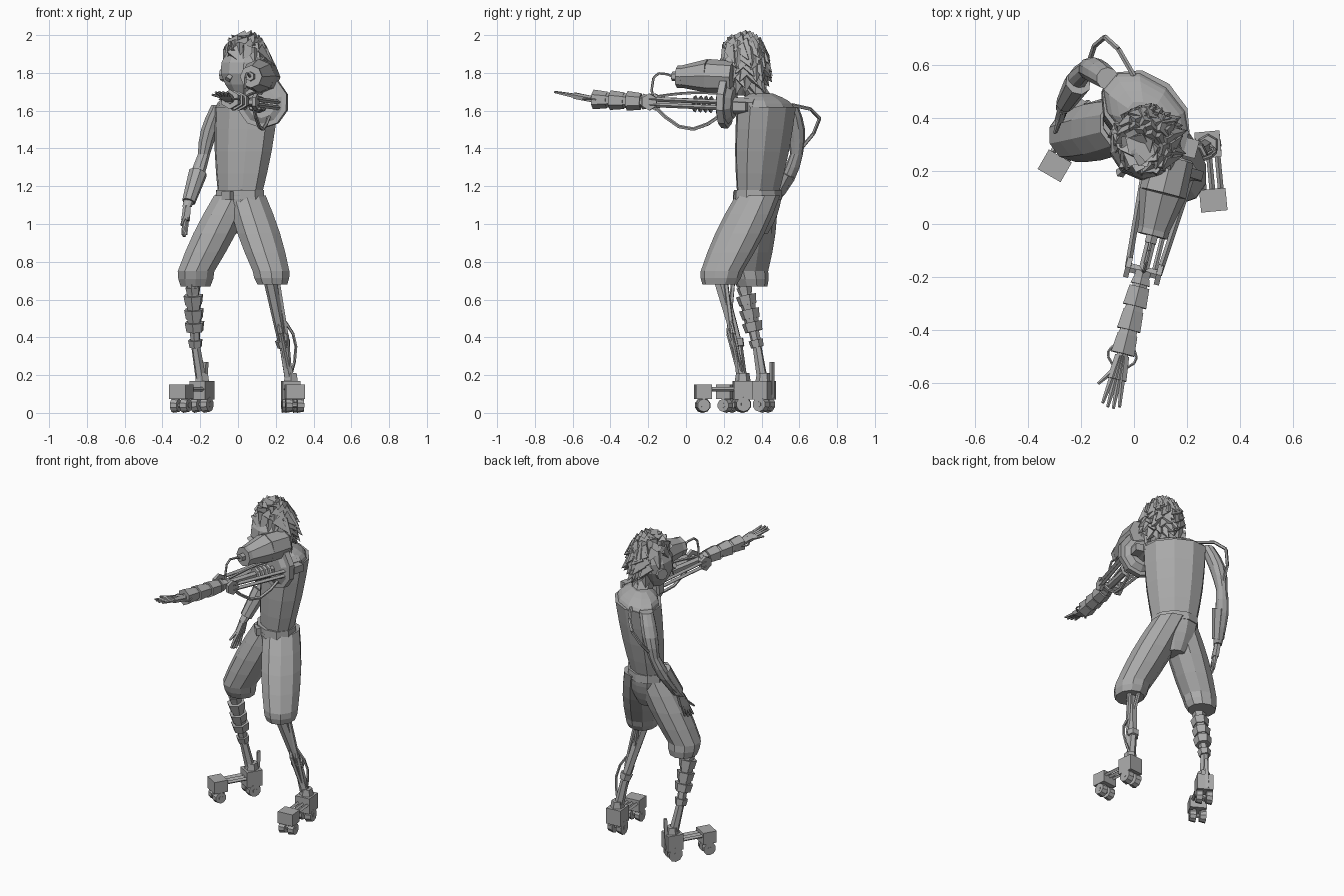
import bpy, bmesh, math, random
from mathutils import Vector, Matrix

default_cube = bpy.data.objects.get("Cube")
if default_cube:
    bpy.data.objects.remove(default_cube, do_unlink=True)

shade = .4
grey = bpy.data.materials.new("plain_grey")
grey.use_nodes = True
grey.diffuse_color = (shade, shade, shade, 1)
grey.node_tree.nodes["Principled BSDF"].inputs["Base Color"].default_value = grey.diffuse_color

UP = Vector((0, 0, 1))
NONE = Vector((0, 0, 0))
BODY_TURN = -.7


def point(x, y, z):
    return Vector((x, y, z))


def finish(name, bm):
    bmesh.ops.recalc_face_normals(bm, faces=bm.faces)
    mesh = bpy.data.meshes.new(name)
    bm.to_mesh(mesh)
    bm.free()
    mesh.materials.append(grey)
    bpy.context.collection.objects.link(bpy.data.objects.new(name, mesh))


def add_cone(bm, start, end, start_radius, end_radius, sides):
    axis = end - start
    turn = axis.to_track_quat('Z', 'Y').to_matrix().to_4x4()
    matrix = Matrix.Translation((start + end) / 2) @ turn
    bmesh.ops.create_cone(bm, cap_ends=True, segments=sides, radius1=start_radius,
                          radius2=end_radius, depth=axis.length, matrix=matrix)


def rod(name, start, end, start_radius, end_radius=None, sides=6):
    bm = bmesh.new()
    end_radius = start_radius if end_radius is None else end_radius
    add_cone(bm, start, end, start_radius, end_radius, sides)
    finish(name, bm)


def hose(name, start, end, sag, radius, steps=5):
    """Thin hose bowed away from the straight line."""
    bm = bmesh.new()
    path = [start.lerp(end, i / steps) + sag * math.sin(math.pi * i / steps)
            for i in range(steps + 1)]
    for here, there in zip(path, path[1:]):
        add_cone(bm, here, there, radius, radius, 5)
    finish(name, bm)


def collars(name, start, end, stops, radius, width, sides=6):
    """Thick collars spaced along a line."""
    half = (end - start).normalized() * width / 2
    bm = bmesh.new()
    for stop in stops:
        middle = start.lerp(end, stop)
        add_cone(bm, middle - half, middle + half, radius, radius * .85, sides)
    finish(name, bm)


def box(name, center, size, turn):
    bm = bmesh.new()
    matrix = Matrix.Translation(center) @ Matrix.Rotation(turn, 4, 'Z') @ Matrix.Diagonal((*size, 1))
    bmesh.ops.create_cube(bm, size=1, matrix=matrix)
    finish(name, bm)


def loft(name, low, high, low_radius, high_radius, bulge=0, depth=1, turn=0, bow=NONE, steps=4):
    """Stack of level ovals that swells and bows between its two ends."""
    sides = 10
    bm = bmesh.new()
    rings = []
    for step in range(steps + 1):
        t = step / steps
        swell = math.sin(math.pi * t)
        center = low.lerp(high, t) + bow * swell
        radius = low_radius + (high_radius - low_radius) * t + bulge * swell
        ring = []
        for i in range(sides):
            angle = math.tau * (i + .5) / sides
            offset = point(radius * math.cos(angle), radius * depth * math.sin(angle), 0)
            ring.append(bm.verts.new(center + Matrix.Rotation(turn, 3, 'Z') @ offset))
        rings.append(ring)
    for below, above in zip(rings, rings[1:]):
        for i in range(sides):
            bm.faces.new((below[i - 1], below[i], above[i], above[i - 1]))
    bm.faces.new(rings[0])
    bm.faces.new(rings[-1])
    finish(name, bm)


def hand(name, wrist, tip, spread):
    """Palm, four fanned fingers and a thumb."""
    knuckle = wrist.lerp(tip, .45)
    bm = bmesh.new()
    for k in (-1.5, -.5, .5, 1.5):
        base = knuckle + spread * k * .6
        add_cone(bm, wrist + spread * k * .3, base, .018, .018, 5)
        add_cone(bm, base, tip.lerp(wrist, abs(k) * .05) + spread * k, .012, .006, 5)
    add_cone(bm, wrist.lerp(tip, .15), wrist.lerp(tip, .6) - spread * 3, .014, .006, 5)
    finish(name, bm)


# Torso, neck and belt
waist = point(.01, .38, 1.15)
chest = point(.045, .425, 1.62)
neck_base = point(.045, .4, 1.69)
loft("torso", waist, chest, .132, .19, bulge=.012, depth=.72, turn=BODY_TURN)
loft("shoulders", chest, neck_base, .19, .08, bulge=.03, depth=.62, turn=BODY_TURN)
loft("belt", waist - UP * .02, waist + UP * .03, .145, .142, depth=.82, turn=BODY_TURN, steps=1)
box("belt_buckle", waist - point(.065, .1, 0), (.06, .03, .045), BODY_TURN)
rod("neck", neck_base - UP * .04, point(.05, .33, 1.75), .06)

# Baggy shorts, widest just above the gathered hem
legs = (("right", point(-.225, .35, .67), point(-.222, .335, .75), -.035, .98),
        ("left", point(.182, .178, .68), point(.175, .19, .75), .035, 1.1))
for side, hem, knee, hip, depth in legs:
    loft(side + "_shorts_hem", hem, knee, .083, .102, bulge=.005, depth=depth, steps=2)
    loft(side + "_shorts_leg", knee, waist + point(hip, 0, 0), .102, .107, bulge=.014, depth=depth)
loft("shorts_seat", waist - UP * .2, waist, .06, .14, bulge=.015, depth=.85, turn=BODY_TURN)

# Head, ear and nose
skull = point(.045, .31, 1.84)
loft("head", skull - point(.02, .03, .16), skull + UP * .13, .055, .06,
     bulge=.078, depth=.95, turn=BODY_TURN, steps=5)
ear = skull + point(-.1, .035, -.05)
rod("right_ear", ear, ear - point(.03, -.015, 0), .035, sides=8)
rod("nose", skull - point(.07, .09, .04), skull - point(.1, .12, .075), .012, .02, 4)

# Ragged hair: broad overlapping locks swept off the scalp, leaving the face bare
random.seed(4)
face = point(-.75, -.65, 0).normalized()
locks = 120
bm = bmesh.new()
for i in range(locks):
    z = 1 - 1.75 * (i + .5) / locks
    angle = i * 2.4
    ring = math.sqrt(1 - z * z)
    n = point(math.cos(angle) * ring, math.sin(angle) * ring, z)
    if z < .35 and n.dot(face) > -.2:
        continue
    root = skull + point(n.x * .108, n.y * .112, n.z * .135)
    swirl = UP.cross(n) * random.uniform(-.6, .6)
    lie = (n * .45 - UP * .7 + swirl - face * .2).normalized()
    add_cone(bm, root - lie * .03, root + lie * random.uniform(.05, .08), .046, .001, 4)
finish("hair", bm)

# Natural right arm with its shoulder hose
right_shoulder = point(-.1, .55, 1.63)
right_elbow = point(-.18, .585, 1.37)
right_wrist = point(-.27, .44, 1.09)
loft("right_upper_arm", right_elbow, right_shoulder, .034, .042, bulge=.01, bow=point(-.01, .015, 0))
loft("right_forearm", right_wrist, right_elbow, .026, .034, bulge=.01, bow=point(0, .02, 0))
rod("right_cuff", right_elbow.lerp(right_wrist, .35), right_elbow.lerp(right_wrist, .9), .05, .036, 8)
hand("right_hand", right_wrist, point(-.285, .37, .93), point(.007, .018, 0))
hose("shoulder_hose", point(0, .56, 1.63), right_elbow, point(-.02, .135, .06), .01, 4)

# Mechanical left arm: every piece is placed along one axis
shoulder = point(.13, .2, 1.63)
wrist = point(-.045, -.5, 1.66)
out = UP.cross(wrist - shoulder).normalized()


def on_arm(along, side=0, lift=0):
    return shoulder.lerp(wrist, along) + out * side + UP * lift


elbow = on_arm(.54)
rod("shoulder_joint", point(.17, .36, 1.62), shoulder, .045)
rod("shoulder_disc", on_arm(-.04, lift=.015), on_arm(.01, lift=.015), .138, sides=10)
rod("shoulder_disc_face", on_arm(.01, lift=.01), on_arm(.035, lift=.01), .11, .08, 10)
rod("shoulder_disc_back", on_arm(-.04, lift=.01), on_arm(-.08, lift=.01), .11, .08, 10)
box("shoulder_bracket", point(.205, .29, 1.62), (.07, .07, .045), -.25)
rod("tank_body", on_arm(-.07, lift=.15), on_arm(.12, lift=.15), .085, .09, 8)
rod("tank_taper", on_arm(.12, lift=.15), on_arm(.33, lift=.14), .09, .057, 8)
rod("tank_rim", on_arm(.31, lift=.14), on_arm(.35, lift=.14), .06, sides=8)
rod("tank_nozzle", on_arm(.35, lift=.14), on_arm(.39, lift=.14), .025)
rod("upper_arm_rod", shoulder, elbow, .022)
collars("arm_spring", on_arm(.1), on_arm(.22), (0, .33, .66, 1), .046, .011, 8)
for name, side in (("inner", -1), ("outer", 1)):
    for lift in (-.015, .015):
        rod(name + "_arm_strut", on_arm(0, side * .09, lift), on_arm(.54, side * .06, lift), .012, sides=4)
    rod(name + "_elbow_plate", on_arm(.54, side * .05), on_arm(.54, side * .07), .045)
    hose("wrist_cable", on_arm(.93, side * .02), on_arm(1.08), out * side * .045, .005)
rod("elbow_pin", on_arm(.54, -.06), on_arm(.54, .06), .02)

# Segmented forearm and hand
rod("left_forearm_core", elbow, wrist, .034, .024)
collars("left_forearm_segments", wrist, elbow, (.14, .42, .7), .052, .075)
collars("left_forearm_rings", wrist, elbow, (.28, .56, .88), .042, .025)
hand("left_hand", wrist, point(-.09, -.7, 1.7), out * .022)

# Arm cables
hose("lower_arm_cable", on_arm(.54, .04), on_arm(0, .04, -.05), UP * -.11, .01)
hose("upper_arm_cable", elbow, on_arm(.35, lift=.13), point(-.01, -.05, .08), .007)
hose("middle_arm_cable", on_arm(.5, lift=.03), on_arm(.04, lift=.06), UP * .01, .008)


def leg(side, knee, shin, ankle, toe):
    """Jointed shin above a wheeled foot."""
    rod(side + "_shin", knee, shin, .035, .026)
    rod(side + "_lower_shin", shin, ankle, .024, .03)
    collars(side + "_shin_collar", knee, shin, (.98,), .04, .04)
    across = UP.cross(toe - ankle).normalized()
    turn = math.atan2(across.y, across.x)
    heel_ground = point(ankle.x, ankle.y, 0)
    toe_ground = point(toe.x, toe.y, 0)
    box(side + "_heel_block", heel_ground + UP * .12, (.095, .1, .1), turn)
    box(side + "_toe_block", toe_ground + UP * .112, (.1, .085, .075), turn)
    rod(side + "_ankle_joint", heel_ground + UP * .15, heel_ground + UP * .21, .045, .035)
    for k in (-1, 0, 1):
        offset = across * k * .032 + UP * .125
        rod(side + "_foot_rod", heel_ground + offset, toe_ground + offset, .011, sides=4)
    for ground, radius in ((heel_ground, .045), (toe_ground, .04)):
        hub = ground + UP * radius
        collars(side + "_wheels", hub - across * .03, hub + across * .03, (0, 1), radius, .036, 10)
        rod(side + "_axle", hub - across * .05, hub + across * .05, .014)


# Right leg with stacked shin segments and a heel spur
right_knee = point(-.24, .3, .7)
right_shin = point(-.225, .375, .36)
leg("right", right_knee, right_shin, point(-.19, .41, .14), point(-.3, .22, .14))
collars("right_shin_segments", right_knee, right_shin, (.3, .52, .72), .055, .05)
collars("right_shin_rings", right_knee, right_shin, (.15, .41, .62), .042, .035)
rod("right_heel_spur", point(-.18, .455, .08), point(-.17, .455, .27), .014, sides=4)

# Left leg with paired rods and a hose
left_knee = point(.17, .18, .7)
left_shin = point(.24, .275, .36)
left_ankle = point(.28, .3, .14)
leg("left", left_knee, left_shin, left_ankle, point(.3, .09, .14))
hose("left_shin_piston", left_knee + point(.04, .03, 0), left_ankle, point(.01, -.01, 0), .013, 2)
hose("left_calf_rod", left_knee + point(0, .07, 0), left_ankle, point(0, -.05, 0), .012, 2)
hose("left_leg_hose", left_knee.lerp(left_shin, .5), left_ankle + UP * .06, point(.06, 0, .02), .008)
